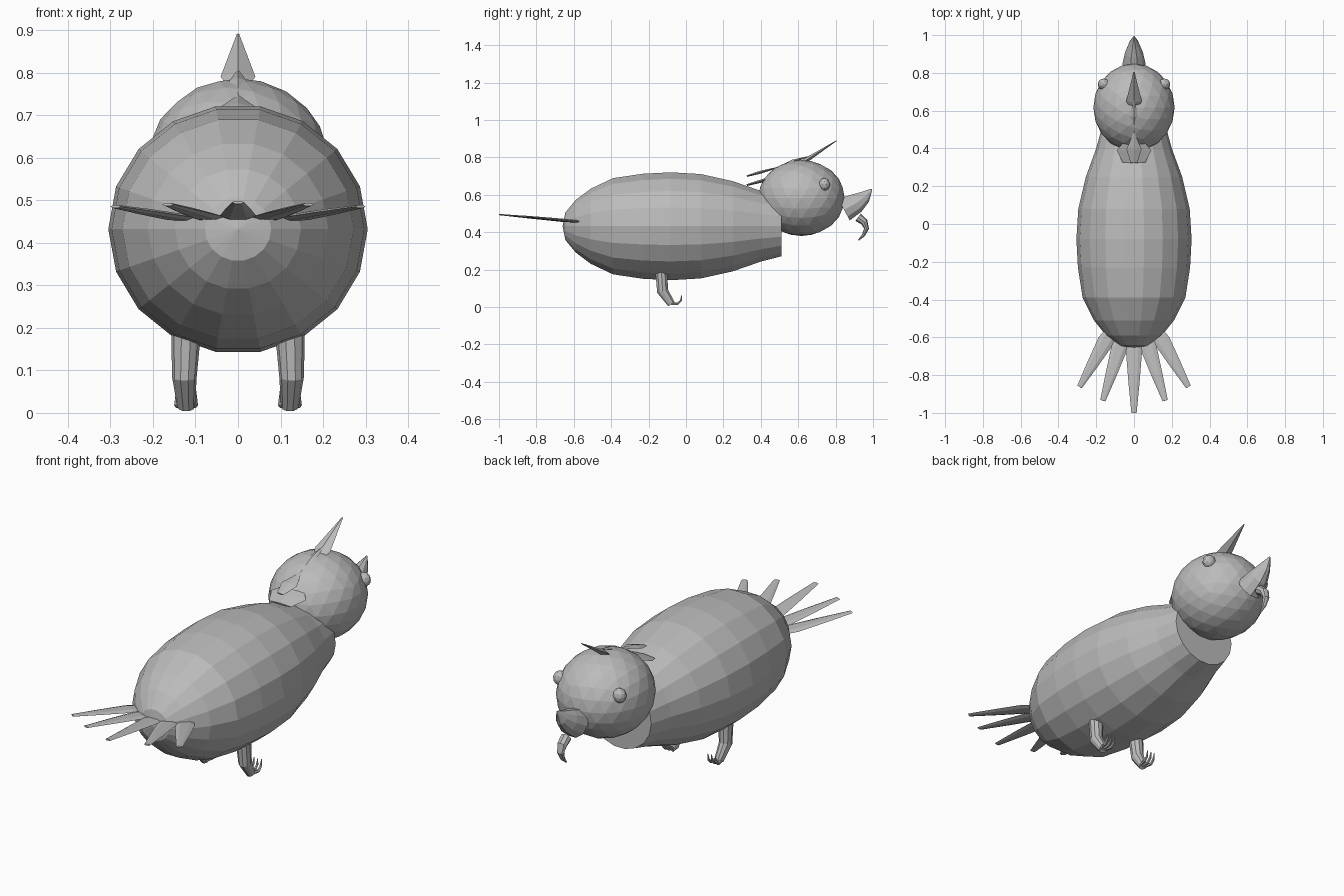
import bpy, bmesh, math
from mathutils import Vector, Matrix

cube = bpy.data.objects.get("Cube")
if cube:
    bpy.data.objects.remove(cube, do_unlink=True)

GREY = (0.5, 0.5, 0.5, 1)
grey = bpy.data.materials.new("plain grey")
grey.use_nodes = True
grey.diffuse_color = GREY
grey.node_tree.nodes["Principled BSDF"].inputs["Base Color"].default_value = GREY


def finish(name, bm):
    bmesh.ops.remove_doubles(bm, verts=bm.verts, dist=0.0005)
    bmesh.ops.recalc_face_normals(bm, faces=bm.faces)
    mesh = bpy.data.meshes.new(name)
    bm.to_mesh(mesh)
    bm.free()
    mesh.materials.append(grey)
    obj = bpy.data.objects.new(name, mesh)
    bpy.context.collection.objects.link(obj)
    return obj


def loft(name, stations, sides, side=(1, 0, 0)):
    """Skin elliptical rings (centre, half width, half height) along a path."""
    bm = bmesh.new()
    side = Vector(side).normalized()
    pts = [Vector(s[0]) for s in stations]
    rings = []
    for i, (_, w, h) in enumerate(stations):
        along = pts[min(i + 1, len(pts) - 1)] - pts[max(i - 1, 0)]
        up = side.cross(along).normalized()
        ring = []
        for k in range(sides):
            a = 2 * math.pi * k / sides
            ring.append(bm.verts.new(pts[i] + side * w * math.cos(a) + up * h * math.sin(a)))
        rings.append(ring)
    for a, b in zip(rings, rings[1:]):
        for k in range(sides):
            j = (k + 1) % sides
            bm.faces.new((a[k], a[j], b[j], b[k]))
    bm.faces.new(rings[0])
    bm.faces.new(rings[-1])
    return finish(name, bm)


def ball(name, centre, radii, level):
    bm = bmesh.new()
    bmesh.ops.create_icosphere(bm, subdivisions=level, radius=1,
                               matrix=Matrix.LocRotScale(Vector(centre), None, Vector(radii)))
    return finish(name, bm)


# Body: faceted barrel along y, cut flat at the neck
profile = [(-.66, 0), (-.645, .078), (-.59, .148), (-.51, .212), (-.39, .272), (-.23, .297),
           (-.08, .305), (.08, .295), (.25, .255), (.4, .2), (.51, .17)]
loft("body", [((0, y, .432), r, r * .96) for y, r in profile], 18)

# Head and eyes
ball("head", (0, .617, .583), (.215, .232, .203), 3)
for label, s in (("left", 1), ("right", -1)):
    ball(label + "_eye", (s * .16, .74, .655), (.033, .03, .035), 2)

# Upturned upper beak and hooked lower beak
loft("upper_beak", [((0, .845, .52), .062, .068), ((0, .91, .555), .047, .056),
                    ((0, .955, .588), .027, .036), ((0, .993, .63), .003, .004)], 10)
loft("lower_beak", [((0, .92, .48), .025, .024), ((0, .953, .455), .024, .02),
                    ((0, .965, .42), .018, .013), ((0, .95, .385), .012, .009),
                    ((0, .922, .357), .004, .003)], 8)

# Legs with small hooked toes
for label, s in (("left", 1), ("right", -1)):
    loft(label + "_leg", [((s * .122, -.132, .19), .035, .033), ((s * .126, -.125, .085), .029, .032),
                          ((s * .122, -.078, .015), .021, .021)], 10)
    for i, d in enumerate((-.02, 0, .02)):
        x = s * .122 + d
        loft(f"{label}_toe_{i + 1}", [((s * .122 + d * .6, -.08, .018), .008, .009),
                                      ((x, -.045, .018), .008, .007), ((x, -.027, .035), .006, .006),
                                      ((x, -.022, .065), .002, .002)], 6)

# Tail: fan of five tapered feathers
for i, (bx, by, tx, ty, tz) in enumerate([(0, -.585, 0, -1, .495),
                                          (.055, -.585, .165, -.935, .49), (-.055, -.585, -.165, -.935, .49),
                                          (.115, -.56, .288, -.862, .485), (-.115, -.56, -.288, -.862, .485)]):
    base, tip = Vector((bx, by, .455)), Vector((tx, ty, tz))
    across = (tip - base).cross(Vector((0, 0, 1)))
    loft(f"tail_feather_{i + 1}", [(base, .03, .006), (base.lerp(tip, .2), .043, .008),
                                   (base.lerp(tip, .6), .03, .007), (tip, .014, .004)], 6, across)

# Crest: thin kites on the crown and nape
crest = {
    "crest_spike": [((0, .59, .75), .01, .01), ((0, .65, .79), .041, .012), ((0, .805, .89), .003, .002)],
    "crest_small": [((0, .66, .806), .002, .002), ((0, .57, .78), .021, .008), ((0, .47, .735), .008, .005)],
    "nape_feather": [((0, .485, .745), .003, .003), ((0, .395, .72), .04, .008), ((0, .325, .7), .018, .004)],
    "nape_plate": [((0, .44, .685), .05, .008), ((0, .39, .67), .092, .008), ((0, .325, .652), .06, .005)],
}
for name, stations in crest.items():
    loft(name, stations, 4)
